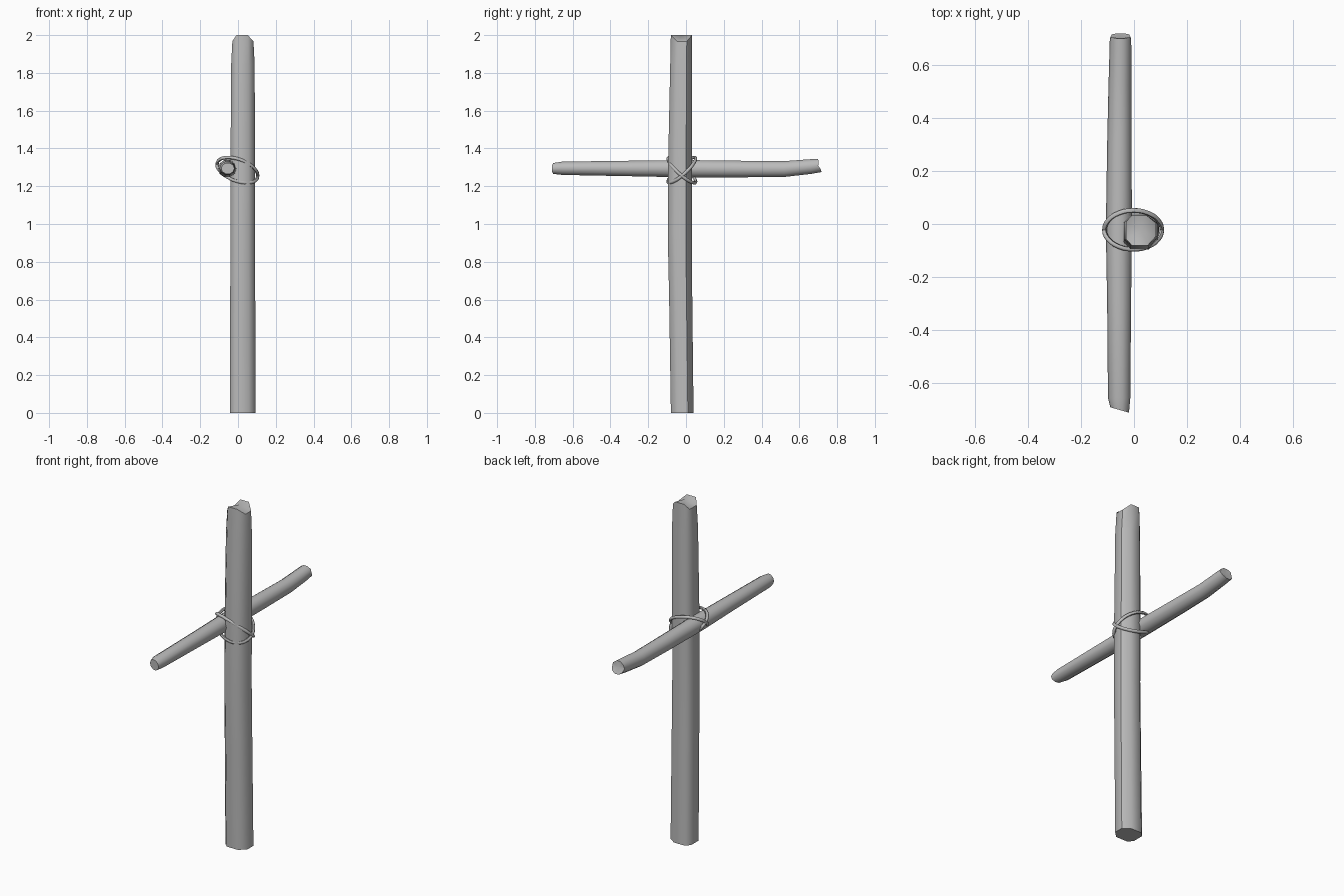
import bpy, bmesh, math
from mathutils import Vector

cube = bpy.data.objects.get("Cube")
if cube:
    bpy.data.objects.remove(cube, do_unlink=True)

grey = bpy.data.materials.new("weathered grey")
grey.use_nodes = True
grey.diffuse_color = (0.5, 0.5, 0.5, 1)
grey.node_tree.nodes["Principled BSDF"].inputs["Base Color"].default_value = (0.5, 0.5, 0.5, 1)


def finish(obj, angle):
    obj.data.materials.append(grey)
    bpy.ops.object.select_all(action='DESELECT')
    obj.select_set(True)
    bpy.context.view_layer.objects.active = obj
    bpy.ops.object.shade_smooth_by_angle(angle=math.radians(angle))


def loft(name, profile, stations, place, relief):
    """Skin a profile through stations (along, centre u, centre v, scale u, scale v)."""
    bm = bmesh.new()
    rings = []
    last = len(stations) - 1
    for k, (t, cu, cv, su, sv) in enumerate(stations):
        end = (k == last) - (k == 0)
        ring = []
        for u, v in profile:
            ring.append(bm.verts.new(place(t + relief(u, v, end), cu + u * su, cv + v * sv)))
        rings.append(ring)
    n = len(profile)
    for a, b in zip(rings, rings[1:]):
        for i in range(n):
            j = (i + 1) % n
            bm.faces.new((a[i], a[j], b[j], b[i]))
    # fan caps
    for ring, (t, cu, cv, su, sv) in ((rings[0], stations[0]), (rings[-1], stations[-1])):
        hub = bm.verts.new(place(t, cu, cv))
        for i in range(n):
            bm.faces.new((ring[i], ring[(i + 1) % n], hub))
    bmesh.ops.recalc_face_normals(bm, faces=bm.faces)
    mesh = bpy.data.meshes.new(name)
    bm.to_mesh(mesh)
    bm.free()
    obj = bpy.data.objects.new(name, mesh)
    bpy.context.collection.objects.link(obj)
    finish(obj, 48)


# Upright pole: eight sides with one hard corner, ridge-cut top
pole = [(.065, .03), (.025, .06), (-.04, .06), (-.065, .035),
        (-.065, -.035), (-.04, -.06), (.03, -.06), (.065, -.025)]
loft("upright_pole", pole,
     [(0, .025, -.02, 1.05, 1), (.6, .025, -.028, 1.02, 1.02), (.95, .025, -.033, 1, 1.06),
      (1.35, .025, -.031, .99, 1.05), (1.84, .026, -.026, .96, .96), (2, .026, -.024, .86, .94)],
     lambda t, u, v: Vector((u, v, t)),
     lambda u, v, end: -.033 if end > 0 and abs(u) > .05 else 0)

# Crossbar: round stick with a slight bend and rough ends
stick = [(math.cos(i * math.tau / 10), math.sin(i * math.tau / 10)) for i in range(10)]
loft("crossbar", stick,
     [(-.7, -.054, 1.294, .035, .03), (-.655, -.056, 1.295, .042, .037), (-.3, -.056, 1.294, .045, .043),
      (-.02, -.057, 1.293, .049, .048), (.3, -.055, 1.291, .046, .046), (.52, -.053, 1.291, .043, .044),
      (.66, -.051, 1.304, .041, .041), (.7, -.051, 1.31, .04, .037)],
     lambda t, u, v: Vector((u, t, v)),
     lambda u, v, end: -.01 * u if end < 0 else -.01 * v * end + .008 * (abs(v) > .5) * end)

# Lashing: two tilted loops that cross at the joint
for name, lean in (("lashing_rising", 1), ("lashing_falling", -1)):
    curve = bpy.data.curves.new(name, 'CURVE')
    curve.dimensions = '3D'
    curve.bevel_depth = .009
    curve.bevel_resolution = 1
    curve.resolution_u = 3
    spline = curve.splines.new('BEZIER')
    count = 12
    spline.bezier_points.add(count - 1)
    spline.use_cyclic_u = True
    for i, p in enumerate(spline.bezier_points):
        c, s = math.cos(i * math.tau / count), math.sin(i * math.tau / count)
        p.co = (-.003 + .108 * c, -.022 + .073 * s, 1.285 - .03 * c + .06 * lean * s)
        p.handle_left_type = p.handle_right_type = 'AUTO'
    obj = bpy.data.objects.new(name, curve)
    bpy.context.collection.objects.link(obj)
    bpy.ops.object.select_all(action='DESELECT')
    obj.select_set(True)
    bpy.context.view_layer.objects.active = obj
    bpy.ops.object.convert(target='MESH')
    finish(bpy.context.object, 60)
